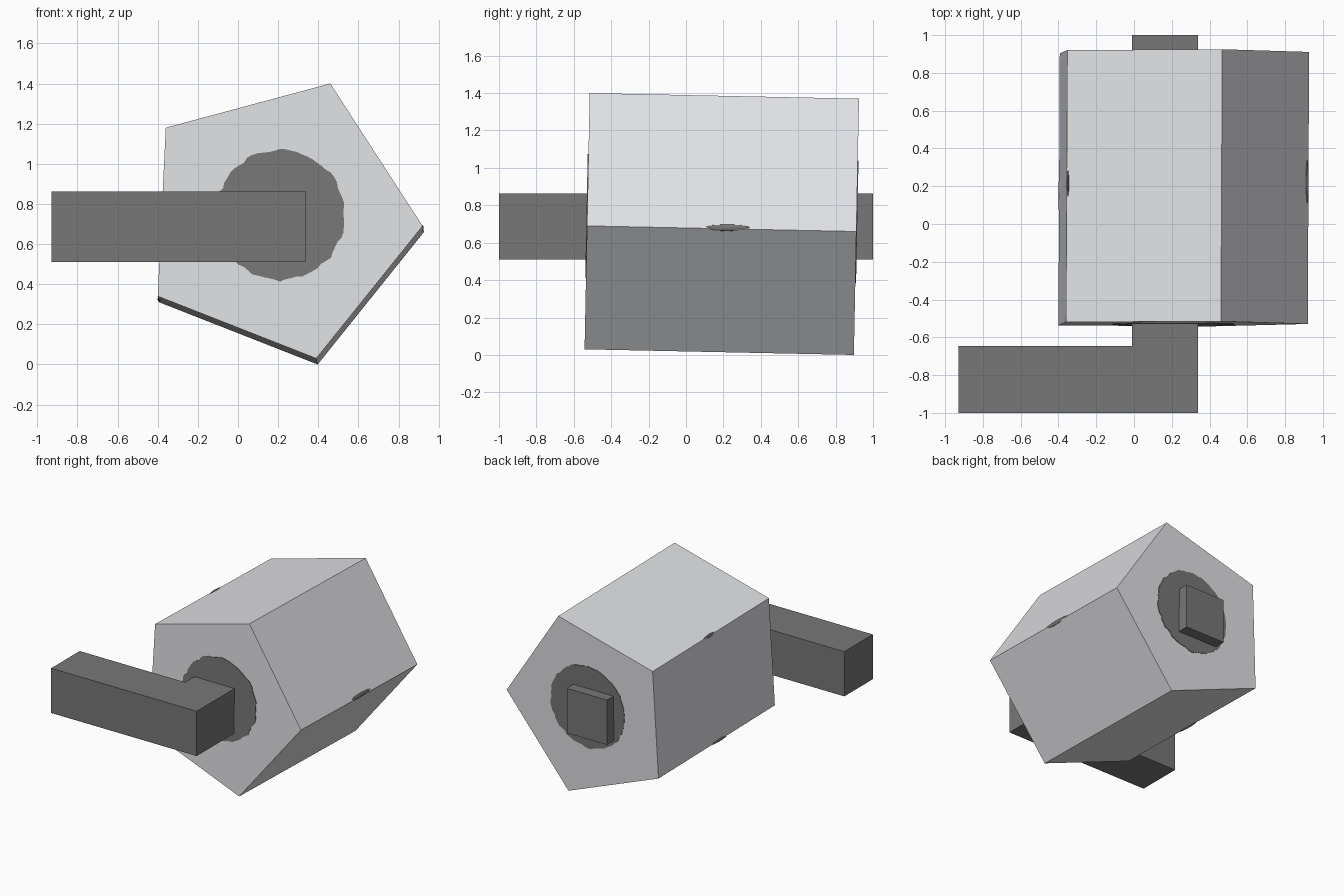
import bpy, bmesh, math, random
from mathutils import Vector

if "Cube" in bpy.data.objects:
    bpy.data.objects.remove(bpy.data.objects["Cube"])

random.seed(4)


def material(name, rgb):
    m = bpy.data.materials.new(name)
    m.diffuse_color = (*rgb, 1.0)
    m.use_nodes = True
    m.node_tree.nodes["Principled BSDF"].inputs["Base Color"].default_value = m.diffuse_color
    return m


LIGHT = material("pale_grey", (0.75, 0.755, 0.78))
DARK = material("dark_grey", (0.185, 0.185, 0.185))


def prism(name, ring, shift, mat):
    """Extrude a closed ring of points along a shift vector."""
    bm = bmesh.new()
    a = [bm.verts.new(p) for p in ring]
    b = [bm.verts.new(Vector(p) + Vector(shift)) for p in ring]
    n = len(ring)
    bm.faces.new(a)
    bm.faces.new(b[::-1])
    for i in range(n):
        bm.faces.new((a[i], b[i], b[(i + 1) % n], a[(i + 1) % n]))
    bmesh.ops.recalc_face_normals(bm, faces=bm.faces)
    me = bpy.data.meshes.new(name)
    bm.to_mesh(me)
    bm.free()
    me.materials.append(mat)
    ob = bpy.data.objects.new(name, me)
    bpy.context.collection.objects.link(ob)
    return ob


def front_y(z):
    """Front cap of the head leans very slightly."""
    return -0.515 - 0.02 * (1.40 - z)


AXIS = Vector((0.007, 1.44, -0.03))

# Five-sided head
corners = [(-0.36, 1.18), (0.46, 1.40), (0.92, 0.69), (0.39, 0.03), (-0.40, 0.34)]
prism("five_sided_head", [(x, front_y(z), z) for x, z in corners], AXIS, LIGHT)

# L-shaped bar: shaft through the head with an arm at the front
plan = [(-0.93, -1.0), (0.34, -1.0), (0.34, 1.0), (-0.01, 1.0), (-0.01, -0.645), (-0.93, -0.645)]
prism("cranked_bar", [(x, y, 0.51) for x, y in plan], (0, 0, 0.353), DARK)

# Ragged dark patches on both caps
for name, offset, out in (("front_patch", Vector((0, 0, 0)), -0.004),
                          ("back_patch", AXIS, 0.004)):
    ring = []
    for i in range(72):
        t = math.tau * i / 72
        r = 0.318 + 0.008 * abs(math.sin(7 * t)) + random.uniform(-0.006, 0.006)
        x, z = 0.21 + r * math.cos(t), 0.745 + r * math.sin(t)
        ring.append(Vector((x, front_y(z), z)) + offset)
    prism(name, ring, (0, out, 0), DARK)

# Slivers of the dark core showing at the long edges
for name, loc, size in (("right_edge_sliver", (0.915, 0.22, 0.68), (0.01, 0.13, 0.017)),
                        ("upper_left_sliver", (-0.350, 0.21, 1.155), (0.008, 0.09, 0.02)),
                        ("lower_left_sliver", (-0.393, 0.15, 0.326), (0.008, 0.10, 0.012))):
    bpy.ops.mesh.primitive_uv_sphere_add(segments=16, ring_count=8, location=loc)
    ob = bpy.context.object
    ob.name = name
    ob.scale = size
    ob.data.materials.append(DARK)
